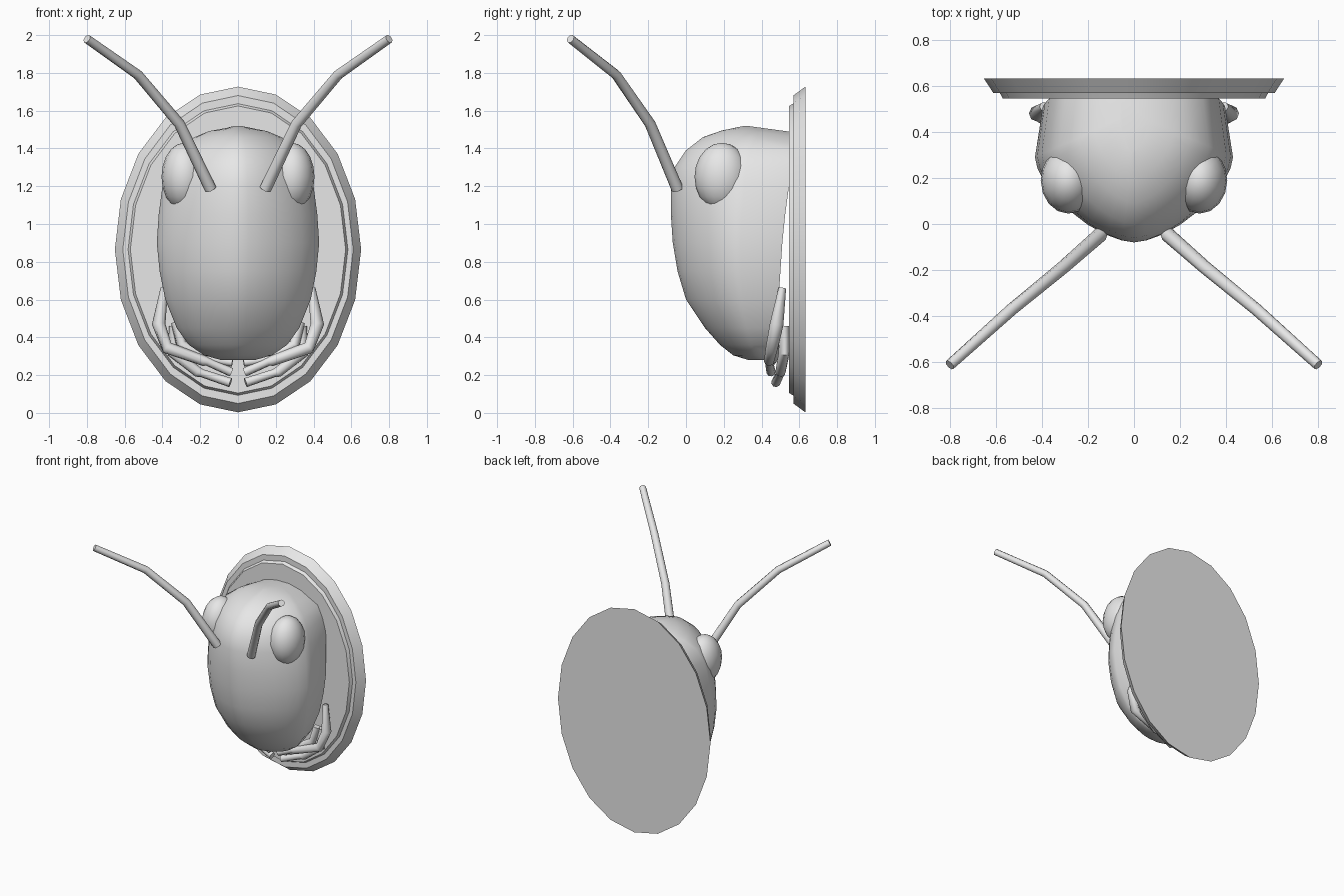
import bpy, bmesh, math
from mathutils import Vector

if "Cube" in bpy.data.objects:
    bpy.data.objects.remove(bpy.data.objects["Cube"])

grey = bpy.data.materials.new("plain grey")
grey.diffuse_color = (0.8, 0.8, 0.8, 1)
grey.use_nodes = True
grey.node_tree.nodes["Principled BSDF"].inputs["Base Color"].default_value = grey.diffuse_color


def finish(name, bm, angle):
    bmesh.ops.recalc_face_normals(bm, faces=bm.faces)
    mesh = bpy.data.meshes.new(name)
    bm.to_mesh(mesh)
    bm.free()
    mesh.materials.append(grey)
    ob = bpy.data.objects.new(name, mesh)
    bpy.context.collection.objects.link(ob)
    bpy.ops.object.select_all(action='DESELECT')
    ob.select_set(True)
    bpy.context.view_layer.objects.active = ob
    bpy.ops.object.shade_smooth_by_angle(angle=math.radians(angle))
    return ob


def loft(name, rings, angle=35):
    """Skin closed rings of points and cap both ends."""
    bm = bmesh.new()
    vs = [[bm.verts.new(p) for p in ring] for ring in rings]
    n = len(vs[0])
    for a, b in zip(vs, vs[1:]):
        for i in range(n):
            j = (i + 1) % n
            bm.faces.new((a[i], a[j], b[j], b[i]))
    bm.faces.new(vs[0])
    bm.faces.new(vs[-1])
    return finish(name, bm, angle)


def tube(name, path, radii, sides=8):
    """Tapered tube along a bent path."""
    pts = [Vector(p) for p in path]
    rings = []
    for i, p in enumerate(pts):
        t = (pts[min(i + 1, len(pts) - 1)] - pts[max(i - 1, 0)]).normalized()
        u = t.cross(Vector((0, 1, 0.2))).normalized()
        v = t.cross(u)
        rings.append([p + radii[i] * (u * math.cos(a) + v * math.sin(a))
                      for a in (2 * math.pi * k / sides for k in range(sides))])
    return loft(name, rings, 50)


# Oval wall plaque with a stepped, bevelled rim
def oval(rx, rz, y):
    return [(rx * math.sin(math.pi * k / 10), y, 0.865 + rz * math.cos(math.pi * k / 10))
            for k in range(20)]


loft("plaque", [oval(0.57, 0.76, 0.545), oval(0.582, 0.772, 0.568),
                oval(0.61, 0.815, 0.568), oval(0.652, 0.862, 0.632)], 25)

# Head: horizontal slices of (height, half width, front y, back y)
slices = [(0.28, 0.09, 0.33, 0.42), (0.305, 0.18, 0.25, 0.44), (0.36, 0.26, 0.18, 0.45),
          (0.45, 0.325, 0.10, 0.47), (0.6, 0.385, 0.0, 0.49), (0.75, 0.415, -0.045, 0.5),
          (0.9, 0.43, -0.07, 0.51), (1.05, 0.42, -0.08, 0.525), (1.2, 0.40, -0.08, 0.545),
          (1.3, 0.37, -0.06, 0.545), (1.39, 0.325, 0.0, 0.545), (1.46, 0.24, 0.09, 0.545),
          (1.495, 0.17, 0.19, 0.545), (1.52, 0.06, 0.31, 0.545)]
rings = []
for z, w, f, b in slices:
    c = f + (b - f) * 0.62
    ring = [(0.92 * w, b)]
    for k in range(17):
        a = math.pi * k / 16
        co, si = math.cos(a), math.sin(a)
        ring.append((math.copysign(w * abs(co) ** 1.25, co), c - (c - f) * abs(si) ** 1.25))
    ring.append((-0.92 * w, b))
    # the crown slopes gently down towards the plaque
    drop = 0.03 if z > 1.4 else 0.0
    rings.append([(x, y, z - drop * max(0, y - 0.32) / 0.22) for x, y in ring])
loft("head", rings, 60)

for s, side in ((-1, "left"), (1, "right")):
    # Bulging eye
    bm = bmesh.new()
    bmesh.ops.create_uvsphere(bm, u_segments=16, v_segments=10, radius=1)
    for v in bm.verts:
        v.co = (s * (0.285 + 0.12 * v.co.x), 0.19 + 0.145 * v.co.y, 1.25 + 0.18 * v.co.z)
    finish(side + "_eye", bm, 60)

    # Antenna
    tube(side + "_antenna",
         [(s * 0.145, -0.045, 1.185), (s * 0.31, -0.19, 1.53),
          (s * 0.53, -0.37, 1.79), (s * 0.80, -0.612, 1.98)],
         [0.032, 0.029, 0.027, 0.024])

    # Folded legs under the chin
    tube(side + "_outer_leg",
         [(s * 0.39, 0.51, 0.66), (s * 0.42, 0.48, 0.47), (s * 0.375, 0.455, 0.345),
          (s * 0.18, 0.44, 0.275), (s * 0.16, 0.44, 0.27), (s * 0.035, 0.45, 0.215)],
         [0.02, 0.036, 0.034, 0.028, 0.022, 0.024])
    tube(side + "_lower_leg",
         [(s * 0.34, 0.52, 0.46), (s * 0.345, 0.52, 0.32), (s * 0.21, 0.50, 0.215),
          (s * 0.19, 0.50, 0.21), (s * 0.04, 0.475, 0.16)],
         [0.025, 0.03, 0.028, 0.022, 0.025])
    tube(side + "_inner_leg",
         [(s * 0.33, 0.49, 0.48), (s * 0.30, 0.48, 0.36), (s * 0.16, 0.46, 0.285),
          (s * 0.03, 0.45, 0.265)],
         [0.025, 0.03, 0.025, 0.02])
